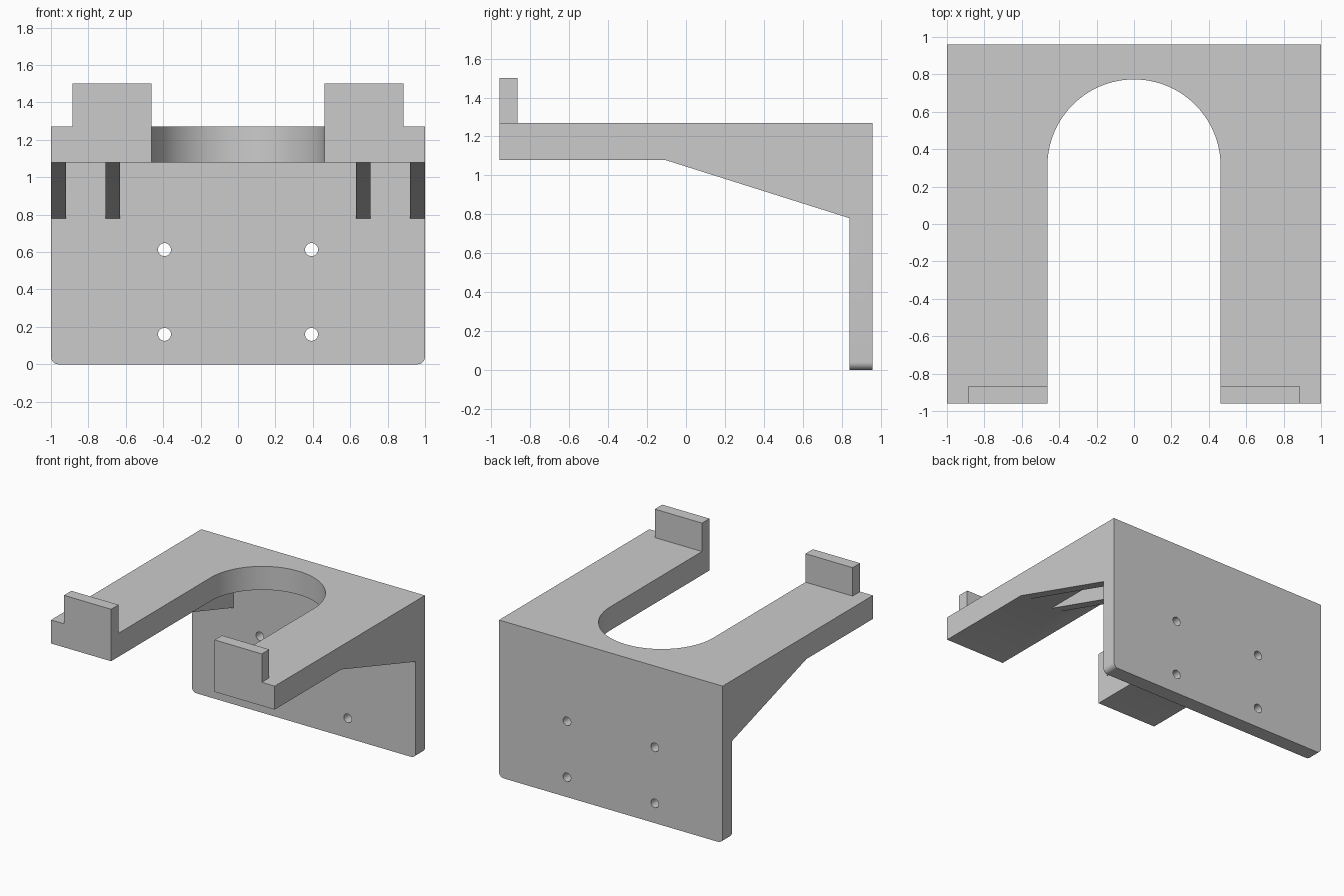
import bpy, bmesh
from math import pi, sin, cos, radians
from mathutils import Vector

if "Cube" in bpy.data.objects:
    bpy.data.objects.remove(bpy.data.objects["Cube"])


def extrude(name, pts, axis, lo, hi):
    """Extrude a 2D outline along an axis: X uses (y,z), Y uses (x,z), Z uses (x,y)."""
    place = {'X': lambda a, b: (lo, a, b),
             'Y': lambda a, b: (a, lo, b),
             'Z': lambda a, b: (a, b, lo)}[axis]
    bm = bmesh.new()
    face = bm.faces.new([bm.verts.new(place(a, b)) for a, b in pts])
    ext = bmesh.ops.extrude_face_region(bm, geom=[face])
    step = Vector([(hi - lo) * (axis == c) for c in 'XYZ'])
    bmesh.ops.translate(bm, vec=step, verts=[g for g in ext['geom'] if isinstance(g, bmesh.types.BMVert)])
    bmesh.ops.recalc_face_normals(bm, faces=bm.faces)
    mesh = bpy.data.meshes.new(name)
    bm.to_mesh(mesh)
    bm.free()
    obj = bpy.data.objects.new(name, mesh)
    bpy.context.collection.objects.link(obj)
    return obj


def arc(cx, cy, r, start, end, n):
    angles = [radians(start + (end - start) * i / n) for i in range(n + 1)]
    return [(cx + r * cos(t), cy + r * sin(t)) for t in angles]


def rect(a0, a1, b0, b1):
    return [(a0, b0), (a1, b0), (a1, b1), (a0, b1)]


def combine(target, tool, operation):
    mod = target.modifiers.new(operation.title(), 'BOOLEAN')
    mod.operation, mod.solver, mod.object = operation, 'EXACT', tool
    bpy.context.view_layer.objects.active = target
    bpy.ops.object.modifier_apply(modifier=mod.name)
    bpy.data.objects.remove(tool)


SLOT, TOP, UNDER, FRONT, BACK, WALL = 0.463, 1.27, 1.08, -0.96, 0.96, 0.84

# Fork plate with a round-ended slot
outline = [(-1, FRONT), (-SLOT, FRONT)] + arc(0, 0.31, SLOT, 180, 0, 48)
outline += [(SLOT, FRONT), (1, FRONT), (1, BACK), (-1, BACK)]
bracket = extrude("bracket", outline, 'Z', UNDER, TOP)

# Mounting wall with rounded lower corners
wall = arc(-0.96, 0.04, 0.04, 180, 270, 8) + arc(0.96, 0.04, 0.04, 270, 360, 8) + [(1, 1.15), (-1, 1.15)]
combine(bracket, extrude("mounting_wall", wall, 'Y', WALL, BACK), 'UNION')

# Sloped ribs and upright end stops on both sides
rib = [(-0.11, UNDER), (WALL, 0.78), (0.9, 0.78), (0.9, 1.15), (-0.11, 1.15)]
for side in (-1, 1):
    for inner, outer in ((0.63, 0.708), (0.92, 1.0)):
        lo, hi = sorted((side * inner, side * outer))
        combine(bracket, extrude("rib", rib, 'X', lo, hi), 'UNION')
    lo, hi = sorted((side * SLOT, side * 0.885))
    combine(bracket, extrude("end_stop", rect(lo, hi, 1.2, 1.5), 'Y', FRONT, -0.865), 'UNION')

# Four screw holes through the wall
for x in (-0.393, 0.393):
    for z in (0.16, 0.613):
        hole = extrude("hole_cutter", arc(x, z, 0.035, 0, 345, 23), 'Y', 0.75, 1.05)
        combine(bracket, hole, 'DIFFERENCE')

bracket.select_set(True)
bpy.context.view_layer.objects.active = bracket
bpy.ops.object.shade_smooth_by_angle(angle=radians(30))
